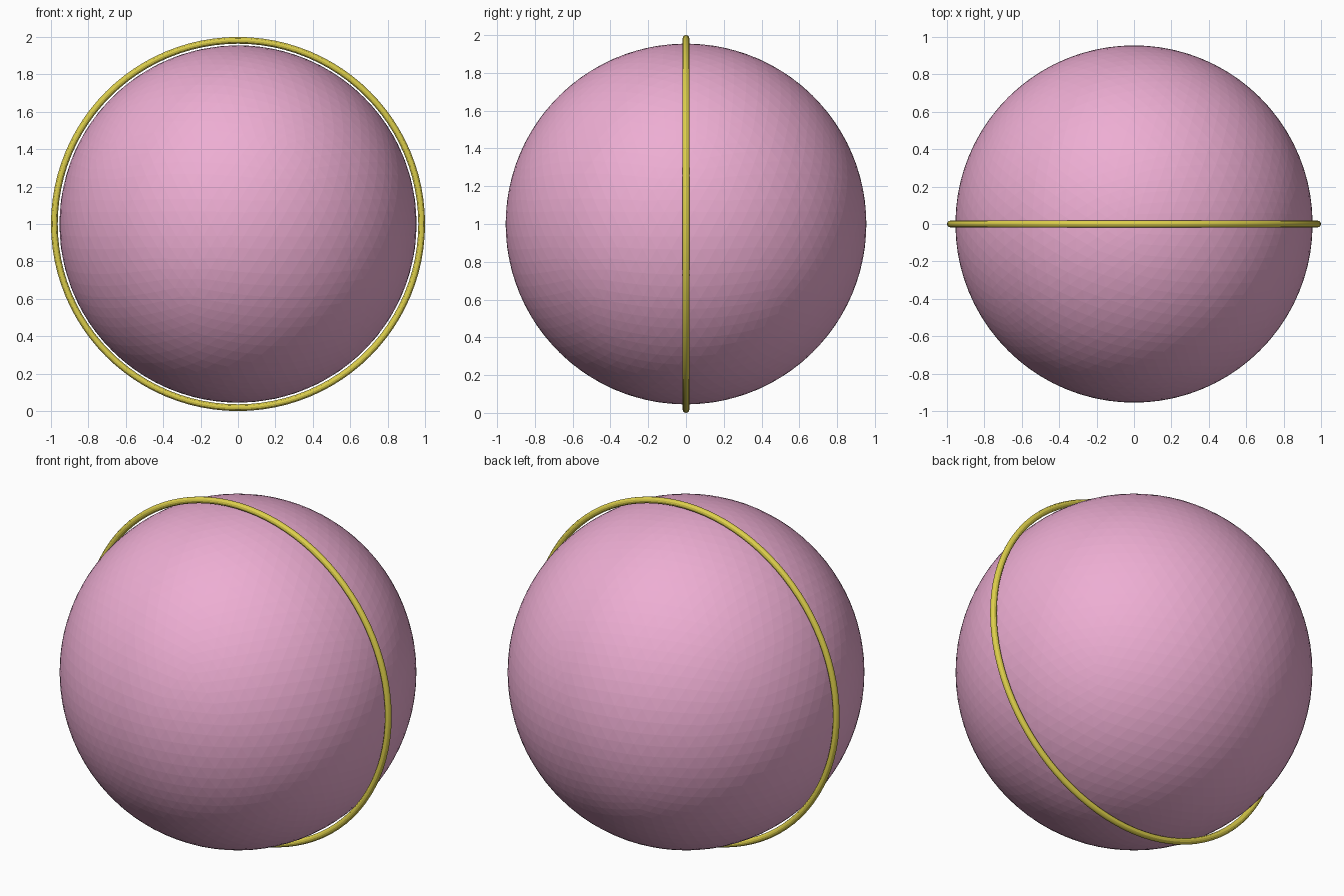
import bpy
from math import pi

if "Cube" in bpy.data.objects:
    bpy.data.objects.remove(bpy.data.objects["Cube"])


def colour(obj, name, rgb):
    mat = bpy.data.materials.new(name)
    mat.diffuse_color = (*rgb, 1)
    mat.use_nodes = True
    mat.node_tree.nodes["Principled BSDF"].inputs["Base Color"].default_value = mat.diffuse_color
    obj.data.materials.append(mat)


# Faceted ball
bpy.ops.mesh.primitive_ico_sphere_add(subdivisions=5, radius=0.955, location=(0, 0, 1))
ball = bpy.context.object
ball.name = "ball"
colour(ball, "pink", (0.85, 0.42, 0.65))

# Thin upright hoop encircling the ball, with a slight gap
bpy.ops.mesh.primitive_torus_add(location=(0, 0, 1), rotation=(pi / 2, 0, 0),
                                 major_radius=0.982, minor_radius=0.018,
                                 major_segments=96, minor_segments=12)
hoop = bpy.context.object
hoop.name = "hoop"
bpy.ops.object.shade_smooth_by_angle()
colour(hoop, "yellow", (0.72, 0.62, 0.07))
